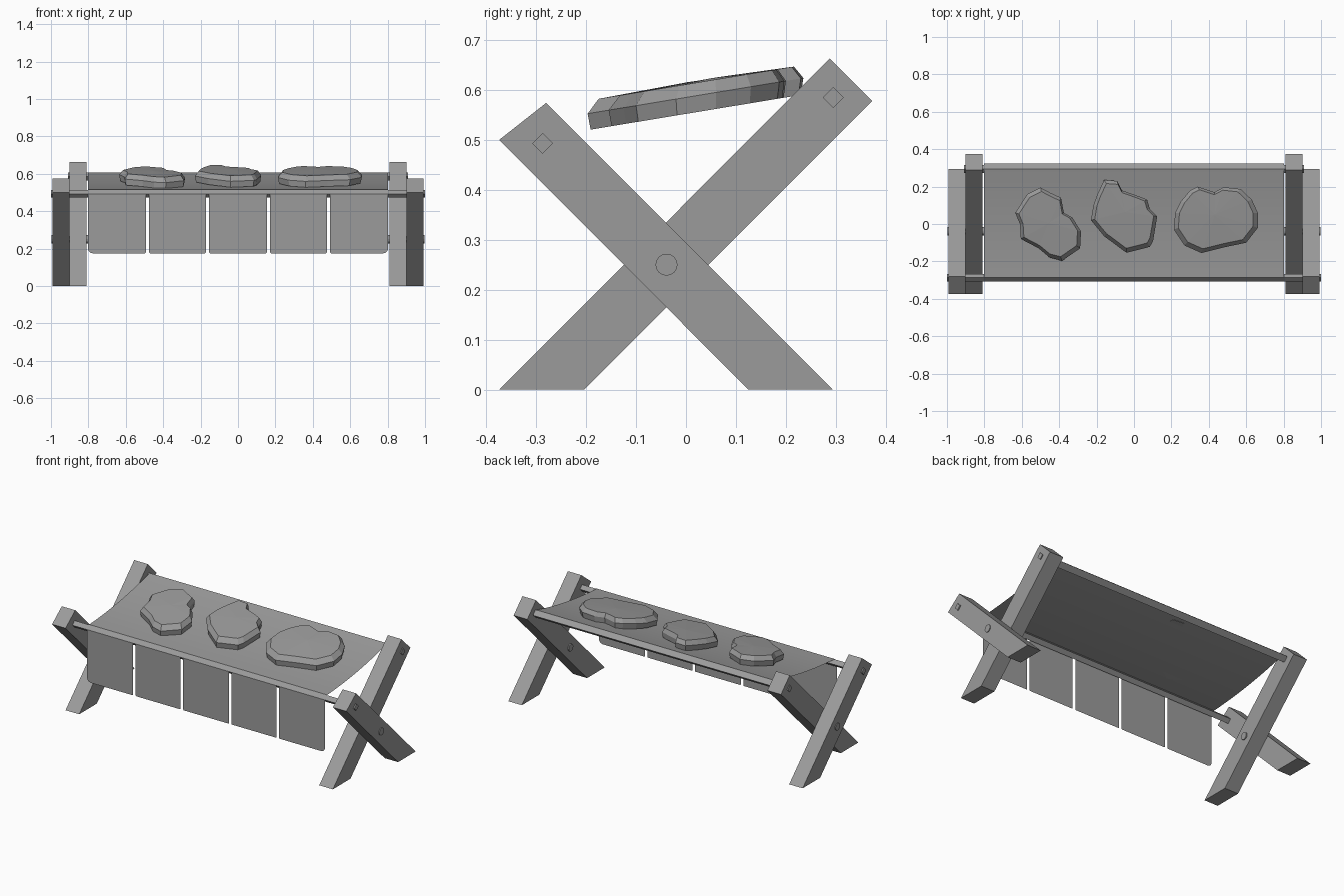
import bpy, bmesh
from math import pi, cos, sin

if "Cube" in bpy.data.objects:
    bpy.data.objects.remove(bpy.data.objects["Cube"])

grey = bpy.data.materials.new("dark_grey")
grey.diffuse_color = (0.33, 0.33, 0.33, 1)
grey.use_nodes = True
grey.node_tree.nodes["Principled BSDF"].inputs["Base Color"].default_value = grey.diffuse_color


def make_object(name, bm):
    bmesh.ops.remove_doubles(bm, verts=bm.verts, dist=1e-5)
    bmesh.ops.recalc_face_normals(bm, faces=bm.faces)
    me = bpy.data.meshes.new(name)
    bm.to_mesh(me)
    bm.free()
    me.materials.append(grey)
    ob = bpy.data.objects.new(name, me)
    bpy.context.collection.objects.link(ob)
    return ob


def extrude_x(name, profile, x0, x1):
    """Solid from a (y, z) profile running from x0 to x1."""
    bm = bmesh.new()
    ends = [[bm.verts.new((x, y, z)) for y, z in profile] for x in (x0, x1)]
    n = len(profile)
    bm.faces.new(ends[0])
    bm.faces.new(ends[1])
    for i in range(n):
        j = (i + 1) % n
        bm.faces.new((ends[0][i], ends[0][j], ends[1][j], ends[1][i]))
    return make_object(name, bm)


def ring(y, z, r, n):
    return [(y + r * cos(2 * pi * i / n), z + r * sin(2 * pi * i / n)) for i in range(n)]


# Crossed legs and pivot pins at each end
tall = [(-0.374, 0), (-0.204, 0), (0.373, 0.578), (0.288, 0.663)]
short = [(0.125, 0), (0.294, 0), (-0.28, 0.574), (-0.374, 0.5)]
for side, s in (("left", -1), ("right", 1)):
    extrude_x(side + "_tall_leg", tall, s * 0.81, s * 0.902)
    extrude_x(side + "_short_leg", short, s * 0.902, s * 0.993)
    extrude_x(side + "_pivot_pin", ring(-0.039, 0.25, 0.022, 16), s * 0.803, s * 0.998)

# Square rails set on edge
extrude_x("front_rail", ring(-0.287, 0.493, 0.021, 4), -1.0, 1.0)
extrude_x("back_rail", ring(0.295, 0.585, 0.021, 4), -0.908, 0.908)

# Sagging cloth wrapped over both rails, creased where it bends
W = 0.803
FRONT = -0.308
path = [(FRONT, 0.493)]
for i in range(13):
    t = i / 12
    path.append((-0.287 + 0.582 * t, 0.516 + 0.092 * t - 0.06 * t * (1 - t)))
path += [(0.324, 0.585), (0.295, 0.56), (0.272, 0.582)]
bm = bmesh.new()
rows = [[bm.verts.new((x, y, z)) for x in (-W, W)] for y, z in path]
for a, b in zip(rows, rows[1:]):
    bm.faces.new((a[0], a[1], b[1], b[0]))
cloth = make_object("cloth_seat", bm)
for p in cloth.data.polygons:
    p.use_smooth = True
cloth.data.set_sharp_from_angle(angle=0.4)

# Five hanging flap panels, outer corners rounded
cuts = [-W, -0.484, -0.163, 0.163, 0.484, W]
bm = bmesh.new()
for i in range(5):
    x0 = cuts[i] + (0.009 if i > 0 else 0)
    x1 = cuts[i + 1] - (0.009 if i < 4 else 0)
    r0, r1 = (0.025 if i == 0 else 0.005), (0.025 if i == 4 else 0.005)
    pts = [(x0, 0.493)]
    for k in range(4):
        a = pi / 2 * k / 3
        pts.append((x0 + r0 * (1 - cos(a)), 0.175 + r0 * (1 - sin(a))))
    for k in range(4):
        a = pi / 2 * (1 - k / 3)
        pts.append((x1 - r1 * (1 - cos(a)), 0.175 + r1 * (1 - sin(a))))
    pts.append((x1, 0.493))
    bm.faces.new([bm.verts.new((x, FRONT, z)) for x, z in pts])
make_object("front_flap", bm)

# Flat faceted stones lying on the cloth
stones = [
    [(-0.5, 0.195), (-0.45, 0.168), (-0.39, 0.14), (-0.375, 0.06), (-0.33, 0.035),
     (-0.283, -0.04), (-0.288, -0.13), (-0.385, -0.197), (-0.45, -0.18), (-0.51, -0.13),
     (-0.605, -0.08), (-0.61, 0.0), (-0.635, 0.06), (-0.57, 0.16)],
    [(-0.16, 0.235), (-0.09, 0.23), (-0.065, 0.18), (0.02, 0.15), (0.07, 0.13),
     (0.085, 0.08), (0.124, 0.04), (0.102, -0.09), (0.085, -0.122), (-0.04, -0.154),
     (-0.16, -0.065), (-0.23, 0.02), (-0.217, 0.1), (-0.195, 0.16)],
    [(0.3, 0.18), (0.34, 0.2), (0.43, 0.17), (0.48, 0.197), (0.57, 0.187),
     (0.63, 0.13), (0.662, 0.06), (0.662, -0.02), (0.6, -0.1), (0.48, -0.125),
     (0.36, -0.155), (0.27, -0.115), (0.213, -0.03), (0.22, 0.06), (0.25, 0.12)],
]
for name, outline in zip(("left_stone", "middle_stone", "right_stone"), stones):
    n = len(outline)
    cx = sum(p[0] for p in outline) / n
    cy = sum(p[1] for p in outline) / n
    bm = bmesh.new()
    layers = []
    for scale, h in ((0.97, 0.0), (1.0, 0.033), (0.89, 0.059)):
        layer = []
        for x, y in outline:
            px, py = cx + (x - cx) * scale, cy + (y - cy) * scale
            layer.append(bm.verts.new((px, py, 0.552 + 0.165 * py + h)))
        layers.append(layer)
    for a, b in zip(layers, layers[1:]):
        for i in range(n):
            j = (i + 1) % n
            bm.faces.new((a[i], a[j], b[j], b[i]))
    bm.faces.new(layers[0])
    top = bm.verts.new((cx, cy, 0.552 + 0.165 * cy + 0.063))
    for i in range(n):
        bm.faces.new((layers[2][i], layers[2][(i + 1) % n], top))
    make_object(name, bm)
